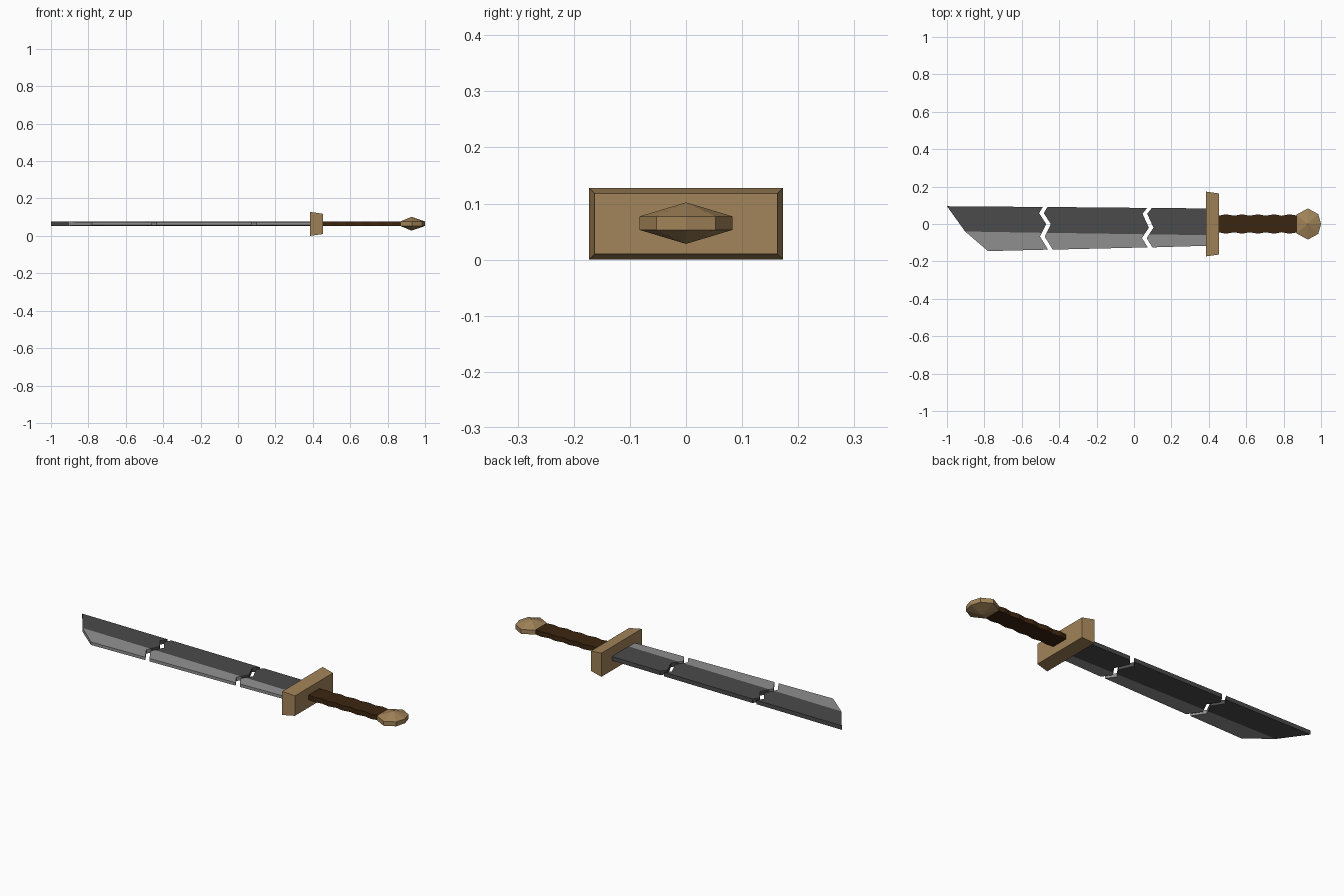
import bpy, bmesh, math

if "Cube" in bpy.data.objects:
    bpy.data.objects.remove(bpy.data.objects["Cube"])

ZC = 0.065          # height of the sword's mid plane
T = 0.011           # blade half thickness


def material(name, rgb):
    m = bpy.data.materials.new(name)
    m.diffuse_color = (*rgb, 1)
    m.use_nodes = True
    m.node_tree.nodes["Principled BSDF"].inputs["Base Color"].default_value = m.diffuse_color
    return m


STEEL = material("dark_steel", (0.07, 0.07, 0.07))
EDGE = material("bright_edge", (0.28, 0.28, 0.28))
BRASS = material("brass", (0.36, 0.23, 0.10))
GRIP = material("grip_brown", (0.045, 0.019, 0.005))


def finish(name, bm, *mats):
    bmesh.ops.recalc_face_normals(bm, faces=bm.faces[:])
    me = bpy.data.meshes.new(name)
    bm.to_mesh(me)
    bm.free()
    for m in mats:
        me.materials.append(m)
    ob = bpy.data.objects.new(name, me)
    bpy.context.collection.objects.link(ob)
    return ob


def walls(bm, top, bot, mat=0):
    for i in range(len(top) - 1):
        f = bm.faces.new((top[i], top[i + 1], bot[i + 1], bot[i]))
        f.material_index = mat


# Blade pieces: each border runs spine -> ridge -> cutting edge
def border(points, ridge, dx=0.0):
    return [(x + dx, y) for x, y in points], ridge


TIP = [(-1, 0.095), (-0.903, -0.04), (-0.78, -0.145)]
GAP1 = [(-0.475, 0.091), (-0.495, 0.058), (-0.457, 0.0), (-0.48, -0.047),
        (-0.490, -0.067), (-0.447, -0.137)]
GAP2 = [(0.083, 0.086), (0.058, 0.055), (0.092, -0.02), (0.068, -0.055),
        (0.055, -0.075), (0.086, -0.125)]
ROOT = [(0.40, 0.083), (0.40, -0.06), (0.40, -0.116)]


def blade_piece(name, left, right):
    bm = bmesh.new()

    def side(points, ridge, s):
        ry, ey = points[ridge][1], points[-1][1]
        out = []
        for x, y in points:
            k = max(0.0, (y - ry) / (ey - ry)) if y < ry else 0.0
            out.append(bm.verts.new((x, y, ZC + s * (T - 0.003 * k))))
        return out

    lt, rt = side(*left, 1), side(*right, 1)
    lb, rb = side(*left, -1), side(*right, -1)
    i, j = left[1], right[1]
    for l, r in ((lt, rt), (lb, rb)):
        bm.faces.new(l[:i + 1] + r[:j + 1][::-1])
        bm.faces.new(l[i:] + r[j:][::-1]).material_index = 1
    for t, b, k in ((lt, lb, i), (rt, rb, j)):
        walls(bm, t[:k + 1], b[:k + 1])
        walls(bm, t[k:], b[k:], 1)
    walls(bm, [lt[0], rt[0]], [lb[0], rb[0]])
    walls(bm, [lt[-1], rt[-1]], [lb[-1], rb[-1]], 1)
    finish(name, bm, STEEL, EDGE)


G = 0.0125
blade_piece("blade_tip", border(TIP, 1), border(GAP1, 3, -G))
blade_piece("blade_middle", border(GAP1, 3, G), border(GAP2, 3, -G))
blade_piece("blade_base", border(GAP2, 3, G), border(ROOT, 1))

# Cross guard: block tapering slightly toward the grip
bm = bmesh.new()
bmesh.ops.create_cube(bm, size=2)
for v in bm.verts:
    x, hy, hz = (0.455, 0.163, 0.054) if v.co.x > 0 else (0.386, 0.173, 0.064)
    v.co = (x, v.co.y * hy, ZC - 0.001 + v.co.z * hz)
finish("cross_guard", bm, BRASS)

# Grip: flat slab with finger waves on both sides
bm = bmesh.new()
N = 20
xs = [0.45 + 0.425 * i / N for i in range(N + 1)]
ys = [0.048 - 0.004 * math.cos(2 * math.pi * 5 * i / N) for i in range(N + 1)]
rails = [[bm.verts.new((x, sy * y, ZC + sz * 0.013)) for x, y in zip(xs, ys)]
         for sy, sz in ((1, 1), (-1, 1), (-1, -1), (1, -1))]
for k in range(4):
    walls(bm, rails[k], rails[(k + 1) % 4])
for e in (0, -1):
    bm.faces.new([r[e] for r in rails])
finish("grip", bm, GRIP)

# Pommel: faceted gem with a peak above and below
bm = bmesh.new()
half = [(0.868, 0.05), (0.93, 0.083), (0.985, 0.053)]
outline = half + [(1.0, 0.0)] + [(x, -y) for x, y in reversed(half)]
rings = [[bm.verts.new((x, y, ZC + s * 0.012)) for x, y in outline] for s in (1, -1)]
for s, ring in zip((1, -1), rings):
    apex = bm.verts.new((0.928, 0, ZC + s * 0.037))
    for a, b in zip(ring, ring[1:] + ring[:1]):
        bm.faces.new((a, b, apex))
walls(bm, rings[0] + rings[0][:1], rings[1] + rings[1][:1])
finish("pommel", bm, BRASS)
